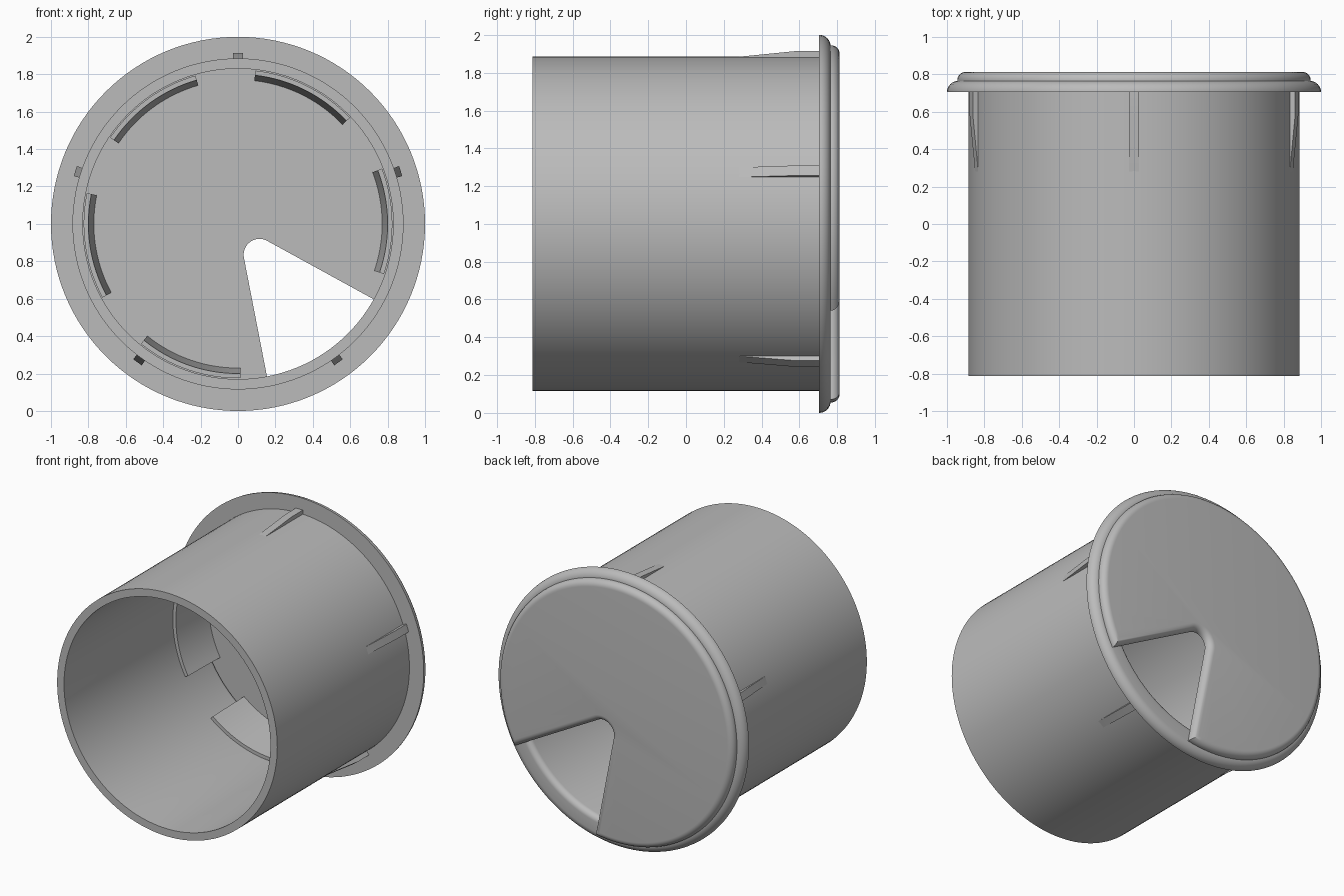
import bpy, bmesh
from math import sin, cos, pi, radians, sqrt, atan2
from mathutils import Vector

cube = bpy.data.objects.get("Cube")
if cube:
    bpy.data.objects.remove(cube)

grey = bpy.data.materials.new("mid_grey_plastic")
grey.use_nodes = True
grey.diffuse_color = (0.5, 0.5, 0.5, 1)
grey.node_tree.nodes["Principled BSDF"].inputs["Base Color"].default_value = (0.5, 0.5, 0.5, 1)

CENTRE_Z = 1.0


def loft(name, rings, wrap):
    """Join equal closed rings of points; wrap the last to the first or cap both ends."""
    bm = bmesh.new()
    loops = [[bm.verts.new(p) for p in ring] for ring in rings]
    pairs = list(zip(loops, loops[1:]))
    if wrap:
        pairs.append((loops[-1], loops[0]))
    else:
        bm.faces.new(loops[0])
        bm.faces.new(loops[-1])
    for a, b in pairs:
        for i in range(len(a)):
            j = (i + 1) % len(a)
            bm.faces.new((a[i], a[j], b[j], b[i]))
    bmesh.ops.recalc_face_normals(bm, faces=bm.faces)
    mesh = bpy.data.meshes.new(name)
    bm.to_mesh(mesh)
    bm.free()
    mesh.materials.append(grey)
    obj = bpy.data.objects.new(name, mesh)
    bpy.context.collection.objects.link(obj)
    bpy.ops.object.select_all(action='DESELECT')
    obj.select_set(True)
    bpy.context.view_layer.objects.active = obj
    bpy.ops.object.shade_smooth_by_angle(angle=radians(30))
    return obj


def sweep(name, profile, start, end, steps):
    """Turn a (radius, y) profile about the tube axis, angles in degrees."""
    full = end - start >= 360
    count = steps if full else steps + 1
    rings = []
    for k in range(count):
        a = radians(start + (end - start) * k / steps)
        rings.append([(r * cos(a), y, CENTRE_Z + r * sin(a)) for r, y in profile])
    return loft(name, rings, full)


def quarter(r, y, size, a0, a1, n=8):
    """Points of a fillet arc in the (radius, y) plane."""
    return [(r + size * cos(radians(a0 + (a1 - a0) * i / n)),
             y + size * sin(radians(a0 + (a1 - a0) * i / n))) for i in range(n + 1)]


# Tube with its rounded flange
BORE, TUBE, FLANGE_Y = 0.83, 0.885, 0.705
profile = [(BORE, -0.813), (TUBE, -0.813), (TUBE, FLANGE_Y)]
profile += quarter(0.94, FLANGE_Y, 0.06, 0, 90)
profile += quarter(0.87, 0.725, 0.04, 90, 180)
sweep("tube_and_flange", profile, 0, 360, 128)

# Tapered grip ribs around the outside
rib = [(0.87, 0.28), (TUBE, 0.28), (0.915, 0.58), (0.915, FLANGE_Y + 0.01), (0.87, FLANGE_Y + 0.01)]
for k in range(5):
    a = 90 + 72 * k
    sweep(f"grip_rib_{k + 1}", rib, a - 1.75, a + 1.75, 1)

# Curved clips under the cap, spread evenly on both sides of the cable notch
clip = [(0.80, 0.43), (0.825, 0.43), (0.825, 0.77), (0.77, 0.77)]
for k in range(-2, 3):
    a = 126 + 62.5 * k
    sweep(f"cap_clip_{k + 3}", clip, a - 20, a + 20, 16)

# Cap with a round-ended cable notch; every edge on the outer face is filleted
CAP_R, NOTCH_R = 0.945, 0.085
NOTCH = Vector((0.115, -0.165))
LEFT, RIGHT = -79, -28.75


def direction(deg):
    return Vector((cos(radians(deg)), sin(radians(deg))))


def rim_angle(point, heading, radius):
    """Angle at which a notch side meets the rim."""
    b = point.dot(heading)
    hit = point + heading * (-b + sqrt(b * b - point.length_squared + radius * radius))
    return atan2(hit.y, hit.x)


def cap_outline(inset, y):
    radius, notch = CAP_R - inset, NOTCH_R + inset
    a0 = rim_angle(NOTCH + direction(RIGHT + 90) * notch, direction(RIGHT), radius)
    a1 = rim_angle(NOTCH + direction(LEFT - 90) * notch, direction(LEFT), radius) + 2 * pi
    pts = []
    for i in range(111):
        a = a0 + (a1 - a0) * i / 110
        pts.append(Vector((cos(a), sin(a))) * radius)
    for i in range(17):
        a = LEFT + 270 + (RIGHT + 90 - LEFT - 270) * i / 16
        pts.append(NOTCH + direction(a) * notch)
    return [(p.x, y, CENTRE_Z + p.y) for p in pts]


FILLET, CAP_TOP = 0.045, 0.813
layers = [cap_outline(0, 0.762)]
for i in range(9):
    a = pi / 2 * i / 8
    layers.append(cap_outline(FILLET * (1 - cos(a)), CAP_TOP - FILLET * (1 - sin(a))))
loft("notched_cap", layers, False)
